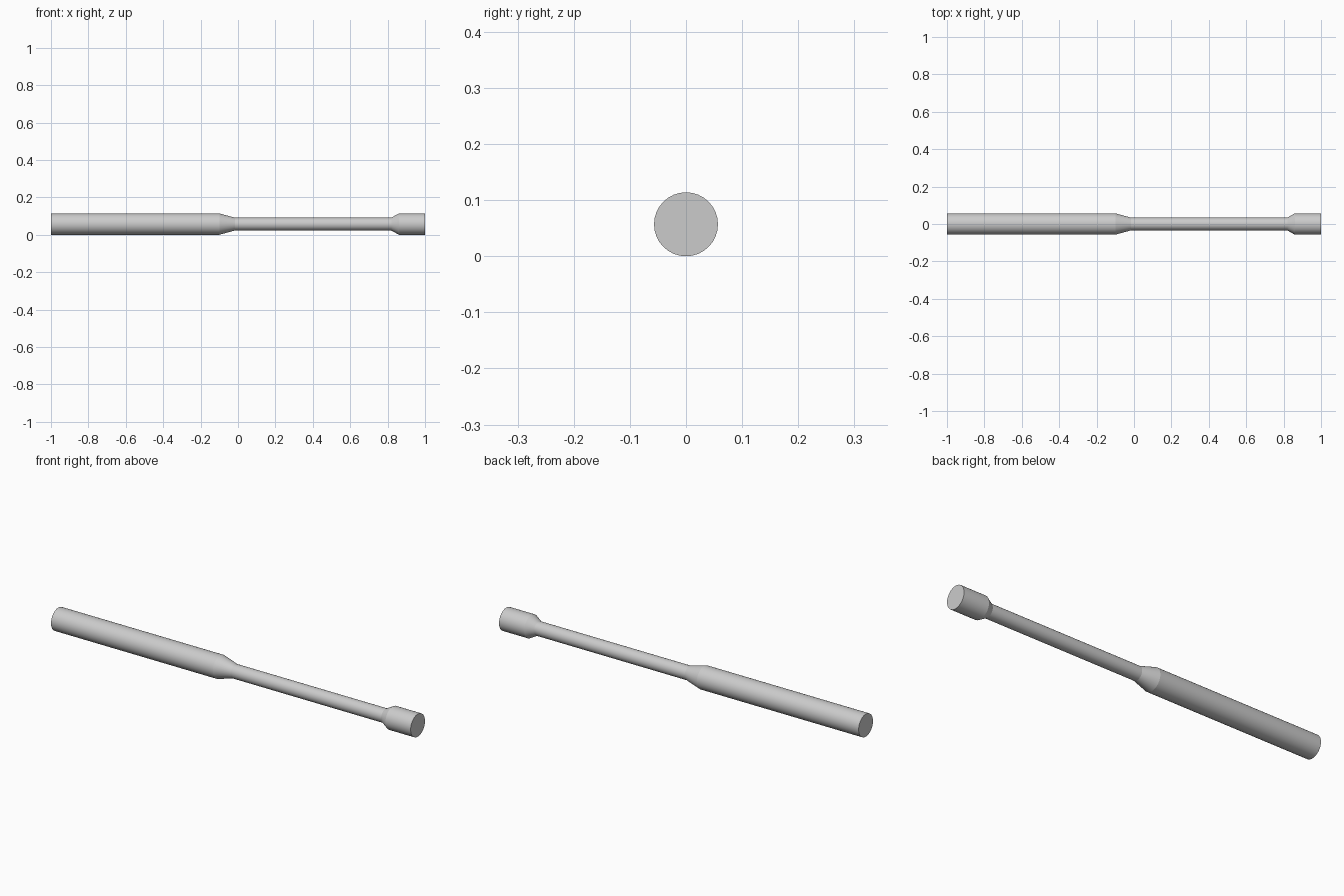
import bpy, bmesh
from math import cos, sin, tau, radians

if "Cube" in bpy.data.objects:
    bpy.data.objects.remove(bpy.data.objects["Cube"])

SIDES = 32
R, r = 0.057, 0.0345

# Profile along x: (position, radius) for grip, taper, thin shaft, flare, head
PROFILE = [(-1, R), (-0.10, R), (-0.017, r), (0.82, r), (0.86, R), (1, R)]


def turned_rod(name, profile):
    bm = bmesh.new()
    rings = [[bm.verts.new((x, rad * cos(tau * i / SIDES), R + rad * sin(tau * i / SIDES)))
              for i in range(SIDES)] for x, rad in profile]
    for a, b in zip(rings, rings[1:]):
        for i in range(SIDES):
            j = (i + 1) % SIDES
            bm.faces.new((a[i], a[j], b[j], b[i]))
    # Flat end caps
    bm.faces.new(rings[0])
    bm.faces.new(rings[-1])
    bmesh.ops.recalc_face_normals(bm, faces=bm.faces)
    mesh = bpy.data.meshes.new(name)
    bm.to_mesh(mesh)
    bm.free()
    obj = bpy.data.objects.new(name, mesh)
    bpy.context.collection.objects.link(obj)
    return obj


# Turned tool body
rod = turned_rod("stepped_shaft", PROFILE)
bpy.context.view_layer.objects.active = rod
rod.select_set(True)
bpy.ops.object.shade_smooth_by_angle(angle=radians(15))
